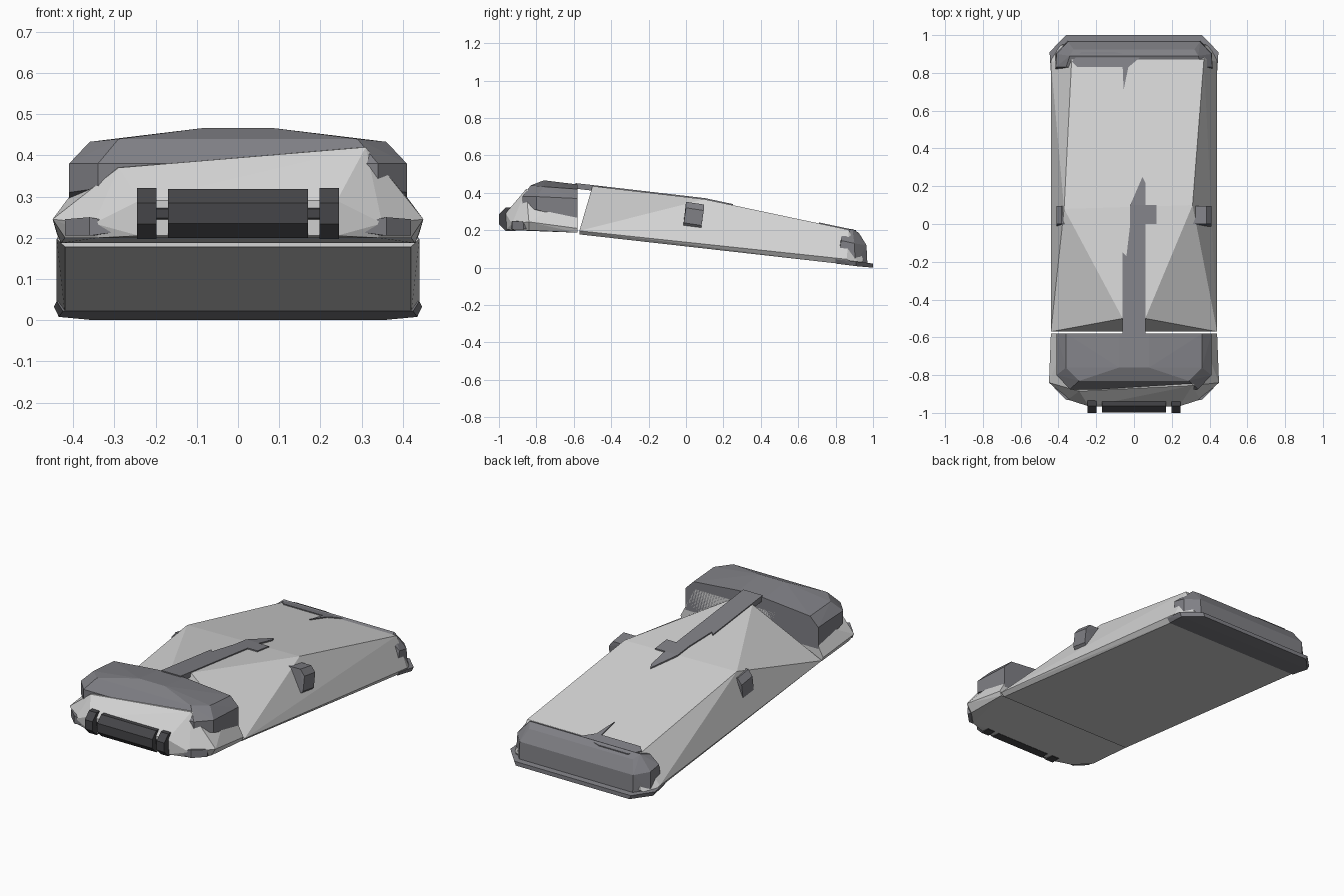
import bpy, bmesh, math


def mat(name, rgb):
    m = bpy.data.materials.new(name)
    m.diffuse_color = (*rgb, 1)
    return m


LIGHT = mat("light_grey", (0.66, 0.66, 0.66))
MID = mat("mid_grey", (0.215, 0.215, 0.235))
DARK = mat("dark_grey", (0.06, 0.06, 0.065))


def finish(name, bm, material):
    bmesh.ops.recalc_face_normals(bm, faces=bm.faces)
    me = bpy.data.meshes.new(name)
    bm.to_mesh(me)
    bm.free()
    me.materials.append(material)
    ob = bpy.data.objects.new(name, me)
    bpy.context.collection.objects.link(ob)
    return ob


def both(pts):
    return [(s * x, y, z) for x, y, z in pts for s in (-1, 1)]


def hull(name, pts, material):
    """Faceted solid wrapped around a few points."""
    bm = bmesh.new()
    for p in pts:
        bm.verts.new(p)
    r = bmesh.ops.convex_hull(bm, input=bm.verts[:])
    loose = {v for v in r["geom_interior"] + r["geom_unused"]
             if isinstance(v, bmesh.types.BMVert)}
    bmesh.ops.delete(bm, geom=list(loose), context='VERTS')
    bmesh.ops.dissolve_limit(bm, angle_limit=0.01, verts=bm.verts[:], edges=bm.edges[:])
    return finish(name, bm, material)


def roof(y):
    if y <= 0.1:
        return 0.366 - 0.1162 * (y - 0.1)
    return 0.366 - 0.2115 * (y - 0.1)


def roof_plate(name, outline, lift, depth, material):
    """Flat outline laid on the sloping roof."""
    bm = bmesh.new()
    top = [bm.verts.new((x, y, roof(y) + lift)) for x, y in outline]
    low = [bm.verts.new((x, y, roof(y) + lift - depth)) for x, y in outline]
    bm.faces.new(top)
    bm.faces.new(low[::-1])
    n = len(top)
    for i in range(n):
        j = (i + 1) % n
        bm.faces.new((top[i], low[i], low[j], top[j]))
    return finish(name, bm, material)


def roller(name, x0, x1, r, material):
    """Eight-sided drum lying along x."""
    bm = bmesh.new()
    rings = []
    for x in (x0, x1):
        rings.append([bm.verts.new((x, -0.938 + r * math.cos(a), 0.259 + r * math.sin(a)))
                      for a in (math.pi / 8 + i * math.pi / 4 for i in range(8))])
    for i in range(8):
        j = (i + 1) % 8
        bm.faces.new((rings[0][i], rings[0][j], rings[1][j], rings[1][i]))
    bm.faces.new(rings[0])
    bm.faces.new(rings[1])
    return finish(name, bm, material)


# Main sloping body with undercut sill
hull("main_body", both([
    (0.42, -0.57, 0.178), (0.44, -0.57, 0.197), (0.06, -0.50, 0.436),
    (0.42, 0.92, 0.010), (0.44, 0.86, 0.045), (0.38, 0.95, 0.04),
]) + [(-0.37, 0.08, 0.366), (0.31, 0.10, 0.366),
      (-0.33, 0.87, 0.203), (0.37, 0.87, 0.203)], LIGHT)

# Nose section, separated from the body by a narrow gap
hull("nose", both([
    (0.43, -0.58, 0.187), (0.44, -0.58, 0.21), (0.35, -0.58, 0.38),
    (0.42, -0.84, 0.200), (0.45, -0.84, 0.245),
    (0.34, -0.92, 0.200), (0.35, -0.93, 0.235),
    (0.24, -0.96, 0.205), (0.24, -0.965, 0.29),
]) + [(-0.29, -0.885, 0.37), (0.31, -0.855, 0.42)], LIGHT)

# Padded cap over the nose
hull("nose_cap", both([
    (0.41, -0.58, 0.25), (0.41, -0.58, 0.37), (0.36, -0.58, 0.42), (0.08, -0.58, 0.445),
    (0.36, -0.76, 0.433), (0.08, -0.76, 0.467), (0.29, -0.83, 0.44),
    (0.41, -0.80, 0.31), (0.41, -0.80, 0.38),
    (0.34, -0.875, 0.32), (0.34, -0.875, 0.38),
]), MID)

# Small corner vents and side grips
for side, s in (("left", -1), ("right", 1)):
    hull(side + "_corner_vent", [(s * x, y, z) for x, y, z in (
        (0.29, -0.94, 0.235), (0.36, -0.93, 0.25), (0.42, -0.87, 0.245),
        (0.29, -0.94, 0.215), (0.36, -0.93, 0.205), (0.42, -0.87, 0.205),
        (0.30, -0.86, 0.21), (0.40, -0.83, 0.21), (0.36, -0.86, 0.25))], MID)
    hull(side + "_side_grip", [(s * x, y + d, z - d * 0.15) for d in (0, 0.095)
         for x, y, z in ((0.30, 0.0, 0.352), (0.385, 0.0, 0.352), (0.41, 0.0, 0.32),
                         (0.41, -0.012, 0.24), (0.39, -0.015, 0.218), (0.30, -0.015, 0.218))],
         MID)

# Rear bumper and lip
hull("rear_bumper", both([
    (0.415, 0.81, 0.04), (0.415, 0.83, 0.145), (0.36, 0.83, 0.19),
    (0.34, 0.89, 0.208), (0.32, 0.925, 0.185), (0.41, 0.90, 0.13),
    (0.35, 0.965, 0.12), (0.35, 0.97, 0.02), (0.415, 0.905, 0.02),
]), MID)
hull("rear_lip", both([
    (0.35, 1.0, 0.0), (0.36, 1.0, 0.022), (0.435, 0.91, 0.008), (0.447, 0.91, 0.033),
    (0.425, 0.80, 0.022), (0.44, 0.80, 0.046),
]), MID)

# Roof stripe bridging cap and body, plus the rear roof patch
roof_plate("roof_stripe", [
    (-0.06, -0.59), (0.06, -0.59), (0.06, 0.0), (0.12, 0.0), (0.12, 0.10),
    (-0.02, 0.10), (-0.02, 0.0), (-0.04, -0.17), (-0.06, -0.15)], 0.006, 0.03, MID)
roof_plate("roof_stripe_tail", [
    (-0.02, 0.10), (0.06, 0.10), (0.06, 0.22), (0.045, 0.25)], 0.006, 0.03, MID)
roof_plate("rear_roof_patch", [
    (-0.33, 0.86), (-0.30, 0.83), (-0.06, 0.83), (-0.055, 0.71), (-0.03, 0.83),
    (0.03, 0.88), (-0.10, 0.91), (-0.28, 0.91)], 0.005, 0.009, MID)

# Front hinge: drum, shaft and two collars
roller("hinge_drum", -0.17, 0.17, 0.065, DARK)
roller("hinge_shaft", -0.22, 0.22, 0.03, DARK)
roller("left_hinge_collar", -0.245, -0.198, 0.067, DARK)
roller("right_hinge_collar", 0.198, 0.245, 0.067, DARK)
